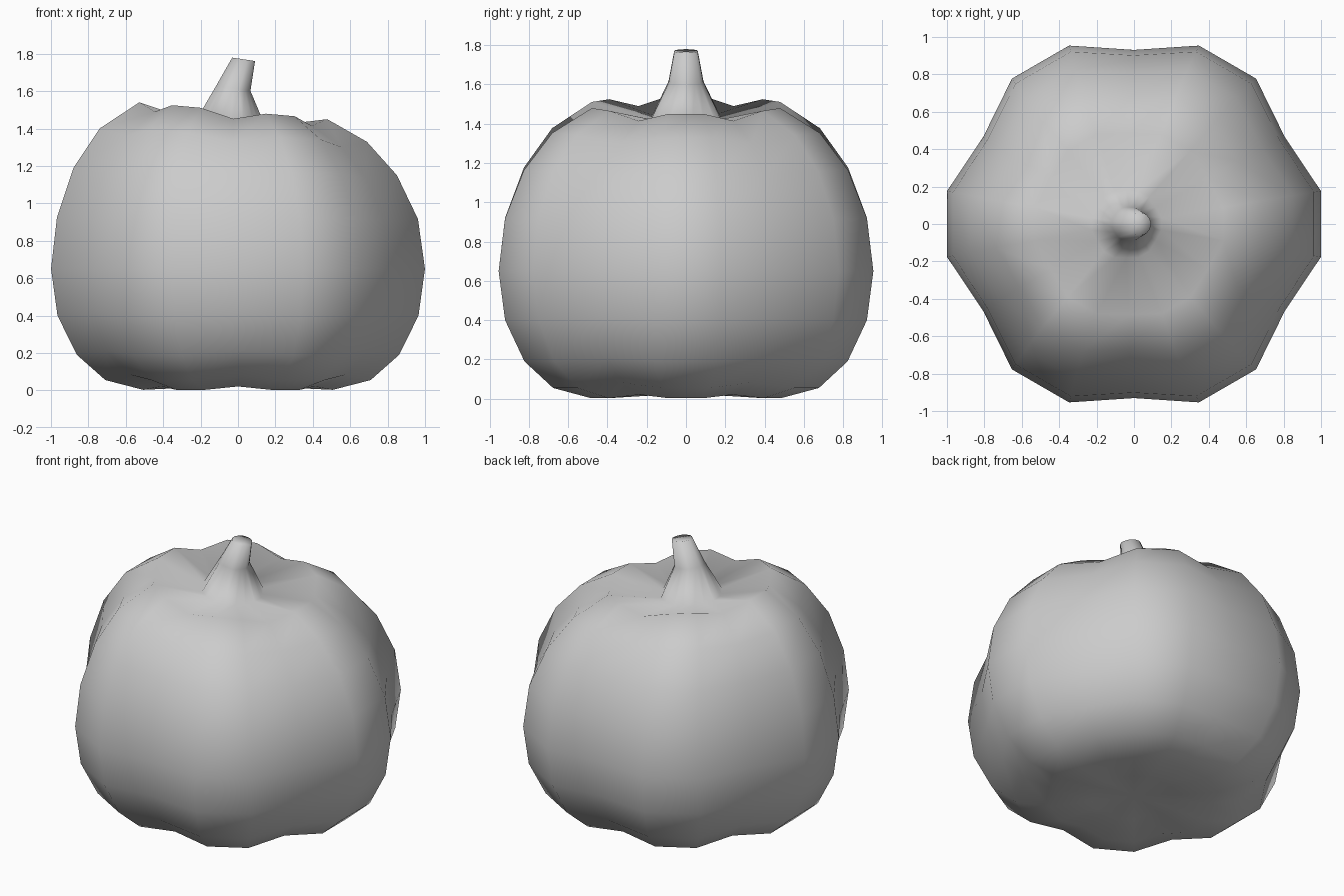
import bpy, bmesh, math

if "Cube" in bpy.data.objects:
    bpy.data.objects.remove(bpy.data.objects["Cube"])

SEG = 18  # six lobes, three segments each (every third one is a groove)

# rings: radius, z, x shift, tilt (dz/dx), groove radius factor, groove z change
RINGS = [
    # underside dimple and body
    (0.26, 0.015, 0, 0, 0.93, 0.012),
    (0.515, 0.003, 0, 0, 0.92, 0.018),
    (0.72, 0.055, 0, 0, 0.92, 0.028),
    (0.875, 0.19, 0, 0, 0.92, 0.02),
    (0.98, 0.40, 0, 0, 0.92, 0.01),
    (1.015, 0.65, 0, 0, 0.917, 0),
    (0.98, 0.92, -0.003, -0.004, 0.92, -0.01),
    (0.878, 1.17, -0.015, -0.023, 0.92, -0.02),
    (0.725, 1.365, -0.025, -0.05, 0.92, -0.035),
    (0.51, 1.495, -0.025, -0.09, 0.95, -0.043),
    # hollow around the stem, then the stem itself
    (0.19, 1.425, -0.04, -0.08, 0.95, -0.01),
    (0.093, 1.615, -0.025, -0.15, 0.96, 0),
    (0.062, 1.77, 0.03, -0.15, 0.97, 0),
]


def make_ring(bm, r, z, shift, tilt, groove, dz):
    verts = []
    for i in range(SEG):
        a = math.radians(10 + 20 * i)
        in_groove = i % 3 == 1
        rr = r * groove if in_groove else r
        x, y = rr * math.cos(a), rr * math.sin(a)
        zz = z + tilt * x + (dz if in_groove else 0)
        verts.append(bm.verts.new((x + shift, y, zz)))
    return verts


bm = bmesh.new()
rings = [make_ring(bm, *r) for r in RINGS]
for a, b in zip(rings, rings[1:]):
    for i in range(SEG):
        j = (i + 1) % SEG
        bm.faces.new((a[i], a[j], b[j], b[i]))

# close the underside and the stem tip with fans
bottom = bm.verts.new((0, 0, 0.03))
tip = bm.verts.new((0.03, 0, 1.765))
for i in range(SEG):
    j = (i + 1) % SEG
    bm.faces.new((bottom, rings[0][j], rings[0][i]))
    bm.faces.new((tip, rings[-1][i], rings[-1][j]))

bmesh.ops.recalc_face_normals(bm, faces=bm.faces)
for f in bm.faces:
    f.smooth = True
mesh = bpy.data.meshes.new("pumpkin")
bm.to_mesh(mesh)
bm.free()
bpy.context.collection.objects.link(bpy.data.objects.new("pumpkin", mesh))
